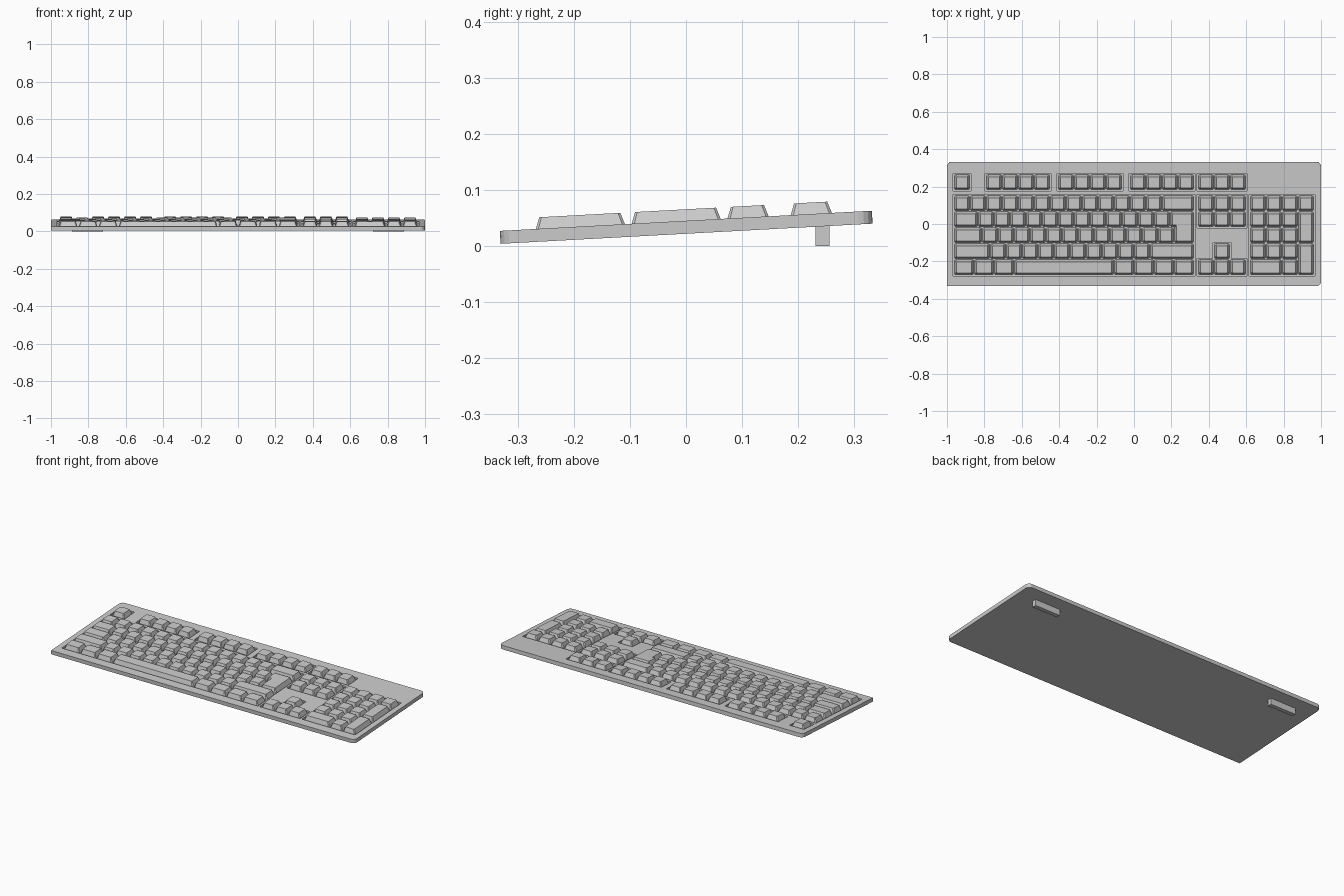
import bpy, bmesh, math
from mathutils import Matrix, Vector

if "Cube" in bpy.data.objects:
    bpy.data.objects.remove(bpy.data.objects["Cube"])

U = 0.0855                       # key pitch
LEFT = -11.25 * U                # left edge of the key field
THICK = 0.023                    # board thickness
RECESS = 0.010                   # depth of the wells around the keys
KEY_H = 0.0205                   # key height above the board
TILT = Matrix.Translation((0, 0.001, 0.0222)) @ Matrix.Rotation(math.radians(3.1), 4, 'X')


def rect(col, row, w, h=1):
    """Rectangle in board space: col in key units, row 0 = number row (its top edge), going down."""
    x, y = LEFT + col * U, 0.111 + U / 2 - row * U
    return [(x, y - h * U), (x + w * U, y - h * U), (x + w * U, y), (x, y)]


def ring(poly, inset, chamfer):
    """Inset a right-angled counter-clockwise outline and chamfer its corners."""
    pts, n = [Vector(p) for p in poly], len(poly)
    out = []
    for i, p in enumerate(pts):
        a = (p - pts[i - 1]).normalized()
        b = (pts[(i + 1) % n] - p).normalized()
        q = p + inset * Vector((-a.y - b.y, a.x + b.x))
        out += [q - a * chamfer, q + b * chamfer] if chamfer else [q]
    return out


def loft(bm, low, z0, high, z1):
    """Closed solid between two matching outlines."""
    a = [bm.verts.new((p.x, p.y, z0)) for p in low]
    b = [bm.verts.new((p.x, p.y, z1)) for p in high]
    n = len(a)
    bm.faces.new(a[::-1])
    bm.faces.new(b)
    for i in range(n):
        j = (i + 1) % n
        bm.faces.new((a[i], a[j], b[j], b[i]))


def finish(name, bm, matrix=TILT):
    me = bpy.data.meshes.new(name)
    bm.to_mesh(me)
    bm.free()
    ob = bpy.data.objects.new(name, me)
    bpy.context.collection.objects.link(ob)
    ob.matrix_world = matrix
    return ob


def keys(name, outlines):
    bm = bmesh.new()
    for o in outlines:
        loft(bm, ring(o, 0.0022, 0.005), THICK - RECESS - 0.001,
             ring(o, 0.0132, 0.004), THICK + KEY_H)
    return finish(name, bm)


def row_of(col, row, widths):
    out = []
    for w in widths:
        out.append(rect(col, row, w))
        col += w
    return out


FROW = -1.32                     # function row offset
NAV, PAD = 15.25, 18.5           # start columns of the right-hand blocks

# function row
groups = [(0, 1), (2, 4), (6.5, 4), (11, 4), (NAV, 3)]
keys("function_keys", [k for c, n in groups for k in row_of(c, FROW, [1] * n)])

# main block, with a stepped tall enter key
e1, e2 = rect(13.5, 1, 1.5), rect(13.75, 2, 1.25)
enter = [e2[0], e2[1], e1[2], e1[3], e1[0], e2[3]]
main = (row_of(0, 0, [1] * 13 + [2]) + row_of(0, 1, [1.5] + [1] * 12)
        + row_of(0, 2, [1.75] + [1] * 12) + row_of(0, 3, [2.25] + [1] * 10 + [2.75])
        + row_of(0, 4, [1.25] * 3 + [6.25] + [1.25] * 4))
keys("main_keys", main + [enter])

# navigation and arrow keys
keys("navigation_keys", row_of(NAV, 0, [1] * 3) + row_of(NAV, 1, [1] * 3))
keys("arrow_keys", [rect(NAV + 1, 3, 1)] + row_of(NAV, 4, [1] * 3))

# number pad with two tall keys
pad = row_of(PAD, 0, [1] * 4) + row_of(PAD, 4, [2, 1])
for r in (1, 2, 3):
    pad += row_of(PAD, r, [1] * 3)
pad += [rect(PAD + 3, 1, 1, 2), rect(PAD + 3, 3, 1, 2)]
keys("number_pad_keys", pad)

# board: three rounded corners, front left one square
W, D, R, SEG = 1.0, 0.332, 0.025, 4
outline = [Vector((-W, -D))]
for cx, cy, start in ((W - R, -D + R, -90), (W - R, D - R, 0), (-W + R, D - R, 90)):
    for i in range(SEG + 1):
        t = math.radians(start + 90 * i / SEG)
        outline.append(Vector((cx + R * math.cos(t), cy + R * math.sin(t))))
bm = bmesh.new()
loft(bm, outline, 0, outline, THICK)
board = finish("board", bm)

# wells around every key group
up, low = rect(NAV + 1, 3, 1), rect(NAV, 4, 3)
arrow_well = [low[0], low[1], low[2], up[1], up[2], up[3], up[0], low[3]]
wells = [rect(c, FROW, n) for c, n in groups]
wells += [rect(0, 0, 15, 5), rect(NAV, 0, 3, 2), rect(PAD, 0, 4, 5), arrow_well]
bm = bmesh.new()
for o in wells:
    r = ring(o, -0.005, 0)
    loft(bm, r, THICK - RECESS, r, THICK + 0.05)
cutter = finish("well_cutter", bm)
cutter.hide_render = True
mod = board.modifiers.new("wells", 'BOOLEAN')
mod.operation, mod.solver, mod.object = 'DIFFERENCE', 'EXACT', cutter
bpy.context.view_layer.update()
board.data = bpy.data.meshes.new_from_object(
    board.evaluated_get(bpy.context.evaluated_depsgraph_get()))
board.modifiers.clear()
bpy.data.objects.remove(cutter)

# rear feet
for side, name in ((-1, "left_foot"), (1, "right_foot")):
    bm = bmesh.new()
    bmesh.ops.create_cube(bm, size=1)
    bmesh.ops.scale(bm, vec=(0.166, 0.025, 0.038), verts=bm.verts)
    finish(name, bm, Matrix.Translation((side * 0.805, 0.2435, 0.019)))
